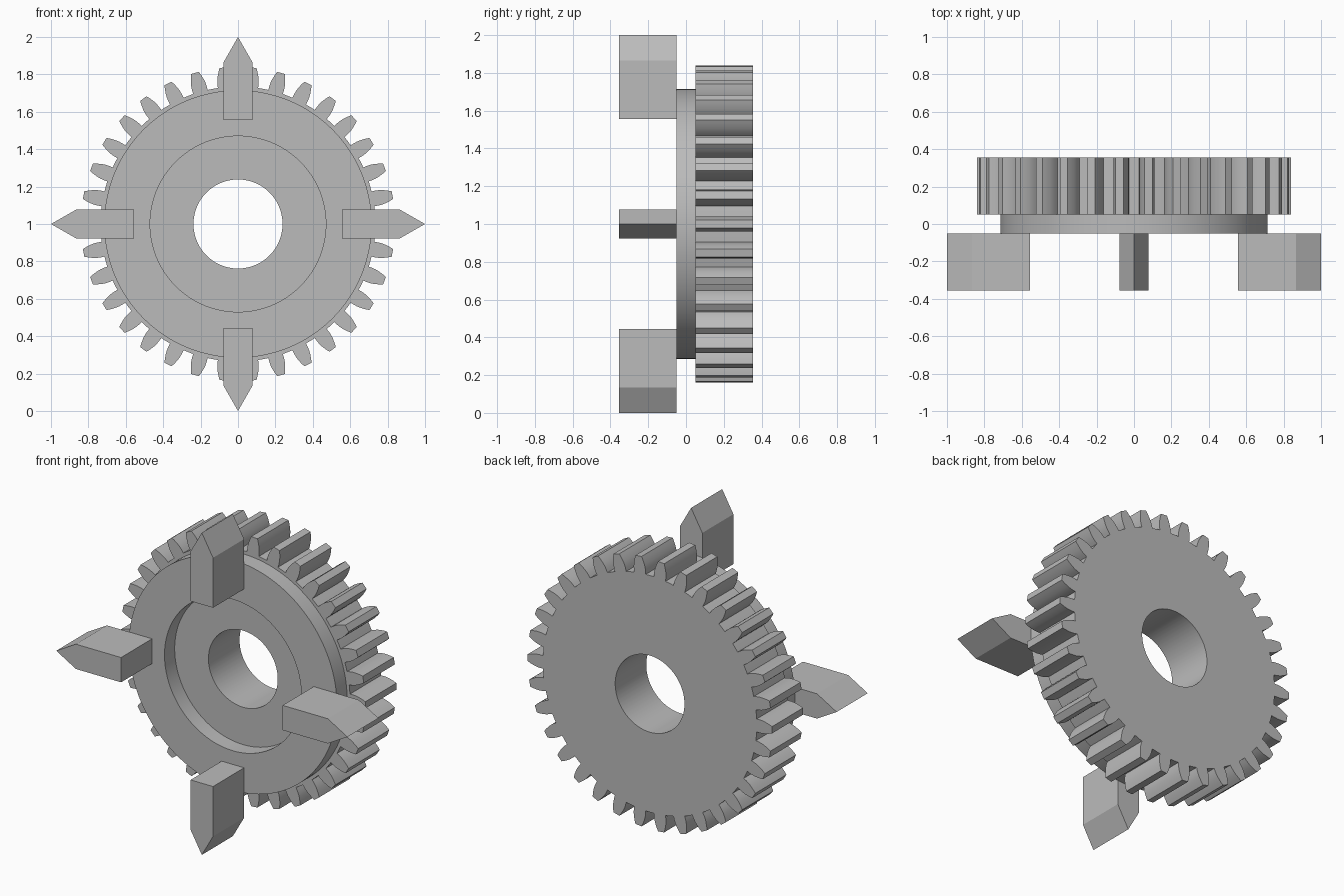
import bpy, bmesh, math

if "Cube" in bpy.data.objects:
    bpy.data.objects.remove(bpy.data.objects["Cube"])

CENTRE_Z = 1.0
BORE = 0.238

steel = bpy.data.materials.new("grey steel")
steel.diffuse_color = (0.5, 0.5, 0.5, 1)
steel.use_nodes = True
steel.node_tree.nodes["Principled BSDF"].inputs["Base Color"].default_value = steel.diffuse_color


def polar(r, a):
    return (r * math.cos(a), r * math.sin(a))


def prism(name, outer, y0, y1, inner_radius=None):
    """Extrude an x-z outline along y, optionally with a round bore."""
    bm = bmesh.new()

    def loop(points, y):
        return [bm.verts.new((x, y, z + CENTRE_Z)) for x, z in points]

    def bridge(a, b):
        n = len(a)
        for i in range(n):
            j = (i + 1) % n
            bm.faces.new((a[i], a[j], b[j], b[i]))

    front, back = loop(outer, y0), loop(outer, y1)
    bridge(front, back)
    if inner_radius:
        hole = [polar(inner_radius, math.atan2(z, x)) for x, z in outer]
        hole_front, hole_back = loop(hole, y0), loop(hole, y1)
        bridge(hole_front, hole_back)
        bridge(front, hole_front)
        bridge(back, hole_back)
    else:
        bm.faces.new(front)
        bm.faces.new(back)
    bmesh.ops.recalc_face_normals(bm, faces=bm.faces)

    mesh = bpy.data.meshes.new(name)
    bm.to_mesh(mesh)
    bm.free()
    mesh.materials.append(steel)
    obj = bpy.data.objects.new(name, mesh)
    bpy.context.collection.objects.link(obj)
    bpy.ops.object.select_all(action='DESELECT')
    obj.select_set(True)
    bpy.context.view_layer.objects.active = obj
    bpy.ops.object.shade_smooth_by_angle(angle=math.radians(25))
    return obj


# Spur gear: one tooth flank as (radius, half angle), mirrored and repeated
TEETH = 34
flank = [(0.735, 0.0545), (0.755, 0.054), (0.775, 0.051),
         (0.793, 0.046), (0.82, 0.035), (0.84, 0.025)]
gear_outline = []
for t in range(TEETH):
    a = t * math.tau / TEETH
    gear_outline += [polar(r, a - h) for r, h in flank]
    gear_outline += [polar(r, a + h) for r, h in reversed(flank)]
    gear_outline.append(polar(0.735, a + math.pi / TEETH))
prism("gear_wheel", gear_outline, 0.05, 0.355, BORE)

# Raised ring on the front face, leaving a round recess inside it
ring = [polar(0.715, i * math.tau / 128) for i in range(128)]
prism("front_ring", ring, -0.05, 0.05, 0.47)

# Four pointed clutch dogs standing on the ring
dog = [(0.555, -0.077), (0.865, -0.077), (1.0, 0), (0.865, 0.077), (0.555, 0.077)]
for i, side in enumerate(("right", "top", "left", "bottom")):
    c, s = (1, 0, -1, 0)[i], (0, 1, 0, -1)[i]
    outline = [(x * c - z * s, x * s + z * c) for x, z in dog]
    prism("clutch_dog_" + side, outline, -0.355, -0.05)
